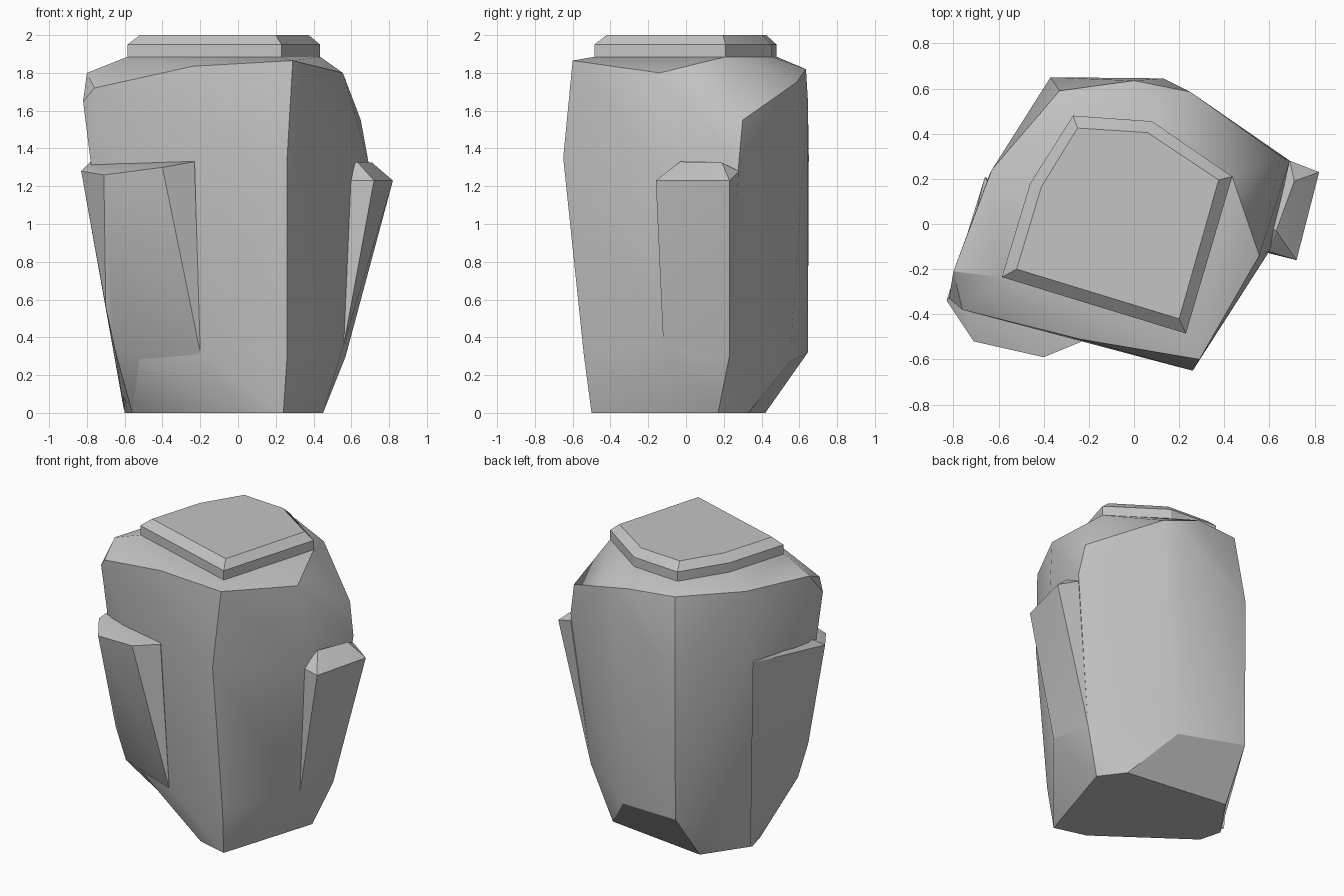
import bpy
import bmesh
from math import radians
from mathutils import Vector

default_cube = bpy.data.objects.get("Cube")
if default_cube:
    bpy.data.objects.remove(default_cube, do_unlink=True)


def make_material(name, color):
    material = bpy.data.materials.new(name)
    material.use_nodes = True
    material.diffuse_color = color
    shader = material.node_tree.nodes["Principled BSDF"]
    shader.inputs["Base Color"].default_value = color
    shader.inputs["Roughness"].default_value = .9
    return material


stone_grey = make_material("stone grey", (.55, .55, .55, 1))


def finish(name, bm):
    """Turn a bmesh into a shaded stone object with crisp edges."""
    bmesh.ops.recalc_face_normals(bm, faces=bm.faces)
    mesh = bpy.data.meshes.new(name)
    bm.to_mesh(mesh)
    bm.free()
    mesh.materials.append(stone_grey)
    part = bpy.data.objects.new(name, mesh)
    bpy.context.collection.objects.link(part)
    bpy.ops.object.select_all(action="DESELECT")
    part.select_set(True)
    bpy.context.view_layer.objects.active = part
    bpy.ops.object.shade_smooth_by_angle(angle=radians(30))
    return part


def chiselled_block(name, columns):
    """Wrap a faceted convex block around named corner columns."""
    bm = bmesh.new()
    for corners in columns.values():
        for corner in corners:
            bm.verts.new(Vector(corner))
    hull = bmesh.ops.convex_hull(bm, input=bm.verts)
    spare = [v for v in hull["geom_interior"] + hull["geom_unused"]
             if isinstance(v, bmesh.types.BMVert) and v.is_valid]
    bmesh.ops.delete(bm, geom=list(set(spare)), context="VERTS")
    bmesh.ops.dissolve_limit(bm, angle_limit=radians(2),
                             verts=bm.verts, edges=bm.edges)
    return finish(name, bm)


def stacked_slab(name, rings):
    """Bridge matching outlines from bottom to top and close both ends."""
    bm = bmesh.new()
    loops = [[bm.verts.new(point) for point in ring] for ring in rings]
    for lower, upper in zip(loops, loops[1:]):
        for i in range(len(lower)):
            j = (i + 1) % len(lower)
            bm.faces.new((lower[i], lower[j], upper[j], upper[i]))
    bm.faces.new(loops[0])
    bm.faces.new(loops[-1])
    return finish(name, bm)


def at_height(outline, z):
    return [(x, y, z) for x, y in outline]


# Flat cap slab with a bevelled upper rim
cap_outline = [(-.585, -.235), (.23, -.485), (.435, .21),
               (.08, .455), (-.27, .48), (-.46, .18)]
cap_top = [(-.52, -.2), (.2, -.42), (.375, .195),
           (.06, .405), (-.25, .425), (-.41, .165)]
stacked_slab("cap_slab", [at_height(cap_outline, 1.87),
                          at_height(cap_outline, 1.95),
                          at_height(cap_top, 2)])

# Main boulder, described corner by corner
chiselled_block("boulder_body", {
    "shoulder": at_height(cap_outline, 1.885),
    "front_corner": [(.24, -.5, 0), (.26, -.54, .3),
                     (.26, -.65, 1.35), (.29, -.6, 1.865)],
    "front_middle": [(.02, -.44, 0), (-.2, -.465, .32), (-.24, -.51, 1.835)],
    "front_right_corner": [(-.56, -.02, 0), (-.63, -.28, .34), (-.78, -.32, 1.33),
                           (-.82, -.33, 1.65), (-.76, -.38, 1.72), (-.8, -.21, 1.8)],
    "right_middle": [(-.6, .13, 0), (-.64, .22, 1.3), (-.63, .24, 1.82)],
    "back_right_corner": [(-.4, .42, 0), (-.37, .645, .32),
                          (-.37, .65, 1.36), (-.33, .59, 1.835)],
    "back_middle": [(.1, .55, .27), (.13, .645, 1.66),
                    (.0, .635, 1.82), (.25, .585, 1.75)],
    "left_corner": [(.45, .17, 0), (.33, .33, 0), (.57, .23, .3),
                    (.69, .28, 1.33), (.65, .3, 1.55)],
    "left_middle": [(.56, -.12, .36), (.6, -.12, 1.25), (.555, -.14, 1.8)],
})

# Tapering wedge on the left side, flush with the left corner
chiselled_block("left_wedge", {
    "ledge": [(.82, .23, 1.23), (.72, -.16, 1.23), (.59, -.12, 1.23)],
    "crest": [(.63, -.03, 1.33), (.71, .19, 1.325), (.69, .28, 1.28)],
    "foot": [(.56, -.12, .36), (.57, .23, .3)],
    "buried_side": [(.45, .1, 1.2), (.45, .1, .4)],
})

# Broad wedge wrapping the front right corner
chiselled_block("right_wedge", {
    "ledge": [(-.83, -.34, 1.28), (-.71, -.52, 1.26), (-.4, -.59, 1.3)],
    "crest": [(-.23, -.52, 1.33), (-.78, -.27, 1.33), (-.66, .21, 1.32)],
    "waist": [(-.7, -.34, .56), (-.65, -.3, .33), (-.2, -.47, .32)],
    "foot": [(-.605, .16, .02), (-.56, -.02, 0)],
})
